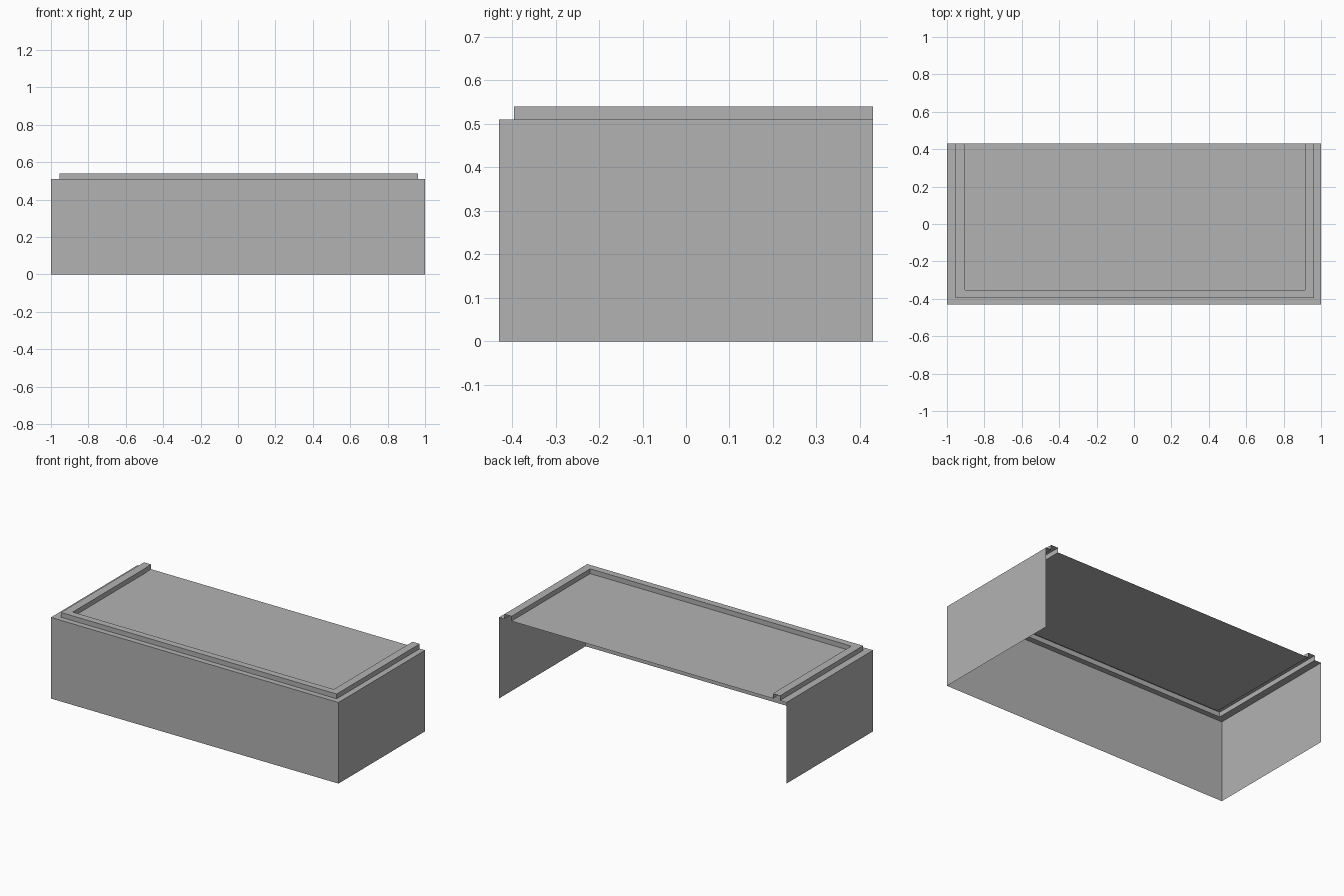
import bpy
import bmesh

cube = bpy.data.objects.get("Cube")
if cube:
    bpy.data.objects.remove(cube, do_unlink=True)

grey = bpy.data.materials.new("plain_grey")
grey.use_nodes = True
grey.diffuse_color = (0.448, 0.448, 0.448, 1)
grey.node_tree.nodes["Principled BSDF"].inputs["Base Color"].default_value = grey.diffuse_color

BACK = 0.43      # open back edge
HEIGHT = 0.51    # deck level
RIM_TOP = 0.54   # top of the raised rim


def u_path(left, right, front, z, kink=0.0):
    """Path round the right, front and left sides, open at the back."""
    return [(right, BACK, z), (right, front, z), (left, front, z),
            (left, 0.36, z), (left - kink, BACK, z)]


def sheet(name, paths, fill=False):
    """Thin surface lofted through U paths, or one path filled flat."""
    bm = bmesh.new()
    rows = [[bm.verts.new(p) for p in path] for path in paths]
    for a, b in zip(rows, rows[1:]):
        for i in range(len(a) - 1):
            bm.faces.new((a[i], b[i], b[i + 1], a[i + 1]))
    if fill:
        bm.faces.new(rows[-1][::-1])
    mesh = bpy.data.meshes.new(name)
    bm.to_mesh(mesh)
    bm.free()
    mesh.materials.append(grey)
    bpy.context.collection.objects.link(bpy.data.objects.new(name, mesh))


def body(z):
    return u_path(-1, 1, -BACK, z)


def rim_outer(z):
    return u_path(-0.955, 0.963, -0.395, z)


def rim_inner(z):
    return u_path(-0.903, 0.913, -0.352, z, 0.005)


# Front and side walls, open below and behind
sheet("side_walls", [body(0), body(HEIGHT)])
# Narrow ledge outside the rim
sheet("outer_ledge", [body(HEIGHT), rim_outer(HEIGHT)])
# Hollow raised rim, open underneath and at its back ends
sheet("raised_rim", [rim_outer(HEIGHT), rim_outer(RIM_TOP),
                     rim_inner(RIM_TOP), rim_inner(HEIGHT)])
# Flat deck inside the rim
sheet("deck_panel", [rim_inner(HEIGHT)], fill=True)
